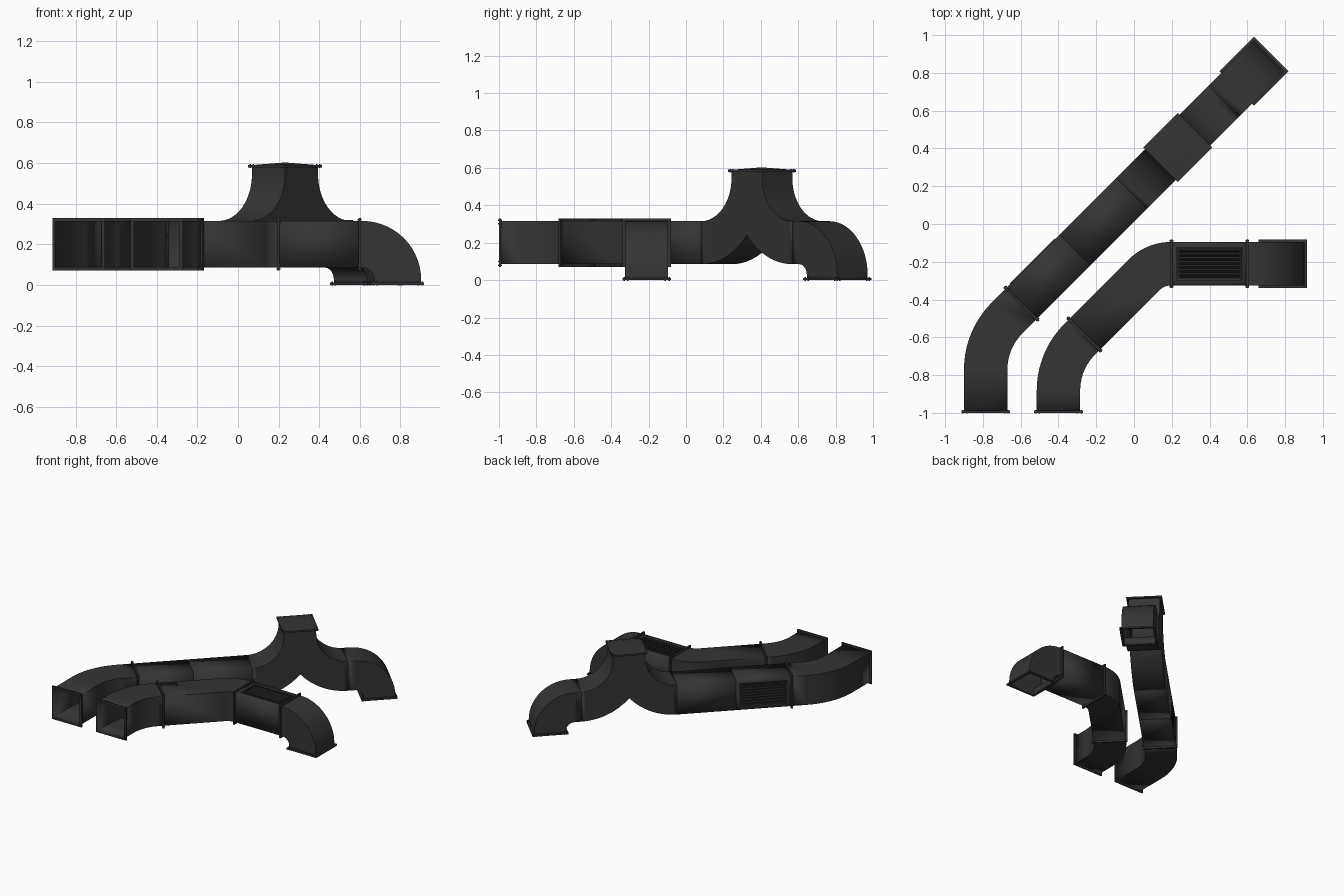
import bpy, bmesh
from math import radians, sin, cos, sqrt, pi
from mathutils import Matrix, Vector

if "Cube" in bpy.data.objects:
    bpy.data.objects.remove(bpy.data.objects["Cube"])

H = 0.115          # half size of the square duct
T = Matrix.Translation


def material(name, v):
    m = bpy.data.materials.new(name)
    m.diffuse_color = (v, v, v, 1)
    m.use_nodes = True
    m.node_tree.nodes["Principled BSDF"].inputs["Base Color"].default_value = m.diffuse_color
    return m


DARK = material("dark_metal", 0.035)
BLACK = material("grille_black", 0.012)


def finish(name, bm, mat=DARK, wall=0):
    me = bpy.data.meshes.new(name)
    bm.to_mesh(me)
    bm.free()
    me.materials.append(mat)
    ob = bpy.data.objects.new(name, me)
    bpy.context.collection.objects.link(ob)
    bpy.context.view_layer.objects.active = ob
    ob.select_set(True)
    bpy.ops.object.shade_smooth_by_angle(angle=radians(30))
    ob.select_set(False)
    if wall:
        s = ob.modifiers.new("wall", 'SOLIDIFY')
        s.thickness, s.offset = wall, -1
    return ob


# path helpers: local y runs along the duct, z is up, x is right
def straight(path, d):
    path.append(path[-1] @ T((0, d, 0)))


def turn(path, way, r, deg, n):
    off, axis = {'right': ((r, 0, 0), 'Z'), 'down': ((0, 0, -r), 'X')}[way]
    start = path[-1]
    for i in range(1, n + 1):
        rot = Matrix.Rotation(-radians(deg) * i / n, 4, axis)
        path.append(start @ T(off) @ rot @ T(-Vector(off)))


def loft(name, rings, recess=None):
    """Square tube through (matrix, bottom, top) rings; recess = side to inset."""
    bm = bmesh.new()
    prev = None
    for m, lo, hi in rings:
        cur = [bm.verts.new(m @ Vector(p)) for p in
               ((-H, 0, lo), (H, 0, lo), (H, 0, hi), (-H, 0, hi))]
        if prev:
            sides = [bm.faces.new((cur[i], cur[(i + 1) % 4], prev[(i + 1) % 4], prev[i]))
                     for i in range(4)]
            if recess is not None:
                f = sides[recess]
                bm.normal_update()
                bmesh.ops.inset_individual(bm, faces=[f], thickness=0.04)
                bmesh.ops.inset_individual(bm, faces=[f], thickness=0.001, depth=-0.016)
        prev = cur
    bm.normal_update()
    return finish(name, bm, wall=0.005)


def duct(name, path, recess=None):
    return loft(name, [(m, -H, H) for m in path], recess)


def box(bm, m, size, loc, tilt=0):
    bmesh.ops.create_cube(bm, size=1, matrix=m @ T(loc) @ Matrix.Rotation(tilt, 4, 'Y')
                          @ Matrix.Diagonal((*size, 1)))


# bolted frame round a joint
def flange(name, m, o=0.129, t=0.012):
    bm = bmesh.new()
    w = o - H + 0.003
    c = o - w / 2
    for s in (-1, 1):
        box(bm, m, (2 * o, t, w), (0, 0, s * c))
        box(bm, m, (w, t, 2 * (o - w)), (s * c, 0, 0))
        for k in (-1, 1):
            for dx, dz in ((0, 0), (-0.02, 0), (0, -0.02)):
                bmesh.ops.create_cone(
                    bm, cap_ends=True, segments=8, radius1=0.004, radius2=0.004, depth=t + 0.008,
                    matrix=m @ T((s * (c + dx), 0, k * (c + dz))) @ Matrix.Rotation(pi / 2, 4, 'X'))
    finish(name, bm)


# louvred grille: local z points out of the duct wall
def grille(name, m):
    bm = bmesh.new()
    for i in range(7):
        box(bm, m, (0.015, 0.316, 0.003), ((i - 3) * 0.021, 0, -0.008), radians(35))
    finish(name + "_slats", bm, BLACK)
    bm = bmesh.new()
    for s in (-1, 1):
        box(bm, m, (0.008, 0.336, 0.006), (s * 0.078, 0, 0.001))
        box(bm, m, (0.148, 0.008, 0.006), (0, s * 0.164, 0.001))
    finish(name + "_frame", bm)


def outlet(prefix, start, lead):
    """Short run, downward elbow and foot flange."""
    p = [start]
    straight(p, lead)
    turn(p, 'down', 0.175, 90, 14)
    straight(p, 0.025)
    duct(prefix + "_outlet_elbow", p)
    flange(prefix + "_outlet_flange", p[-1] @ T((0, -0.006, 0)))


def inlet(prefix, x, lead, tail):
    """Open inlet with a 45 degree bend; returns the end frame."""
    p = [T((x, -1, 0.2))]
    straight(p, lead)
    turn(p, 'right', 0.385, 45, 10)
    straight(p, tail)
    duct(prefix + "_inlet_bend", p)
    flange(prefix + "_inlet_flange", p[0] @ T((0, 0.006, 0)))
    flange(prefix + "_bend_flange", p[-1])
    return p[-1]


# long duct
a = inlet("long", -0.785, 0.23, 0.108)
duct("long_grille_section", [a, a @ T((0, 0.4, 0))], recess=3)
grille("long_grille", a @ T((-H, 0.2, 0)) @ Matrix.Rotation(-pi / 2, 4, 'Y'))
duct("long_straight", [a @ T((0, 0.4, 0)), a @ T((0, 0.825, 0))])

# riser: two upward sweeps merging into a chimney
j = a @ T((0, 1.17, 0))
R, top = 0.23, 0.385
half = [(-0.345 + R * sin(t), 0.345 - R * cos(t)) for t in (i * pi / 24 for i in range(13))]
half += [(-0.1145, top), (-0.075, top), (-0.035, top), (0, top)]
half += [(-s, z) for s, z in reversed(half[:-1])]
loft("riser", [(j @ T((0, s, 0)), 0.345 - sqrt(0.46 ** 2 - (0.345 - abs(s)) ** 2), z)
               for s, z in half])
flange("riser_flange", j @ T((0, 0, top)) @ Matrix.Rotation(pi / 2, 4, 'X'))
bm = bmesh.new()
bmesh.ops.create_cone(bm, cap_ends=True, segments=4, radius1=0.124 * sqrt(2), radius2=0, depth=0.014,
                      matrix=j @ T((0, 0, top + 0.011)) @ Matrix.Rotation(pi / 4, 4, 'Z'))
finish("riser_cap", bm)
outlet("long", j @ T((0, 0.345, 0)), 0.05)

# short duct
b = inlet("short", -0.4, 0.118, 0.035)
p = [b]
straight(p, 0.447)
turn(p, 'right', 0.2, 45, 10)
straight(p, 0.004)
duct("short_middle_bend", p)
g = p[-1]
e = g @ T((0, 0.4, 0))
flange("short_middle_flange", g)
flange("short_elbow_flange", e)
duct("short_grille_section", [g, e], recess=2)
grille("short_grille", g @ T((0, 0.2, H)))
outlet("short", e, 0.013)
